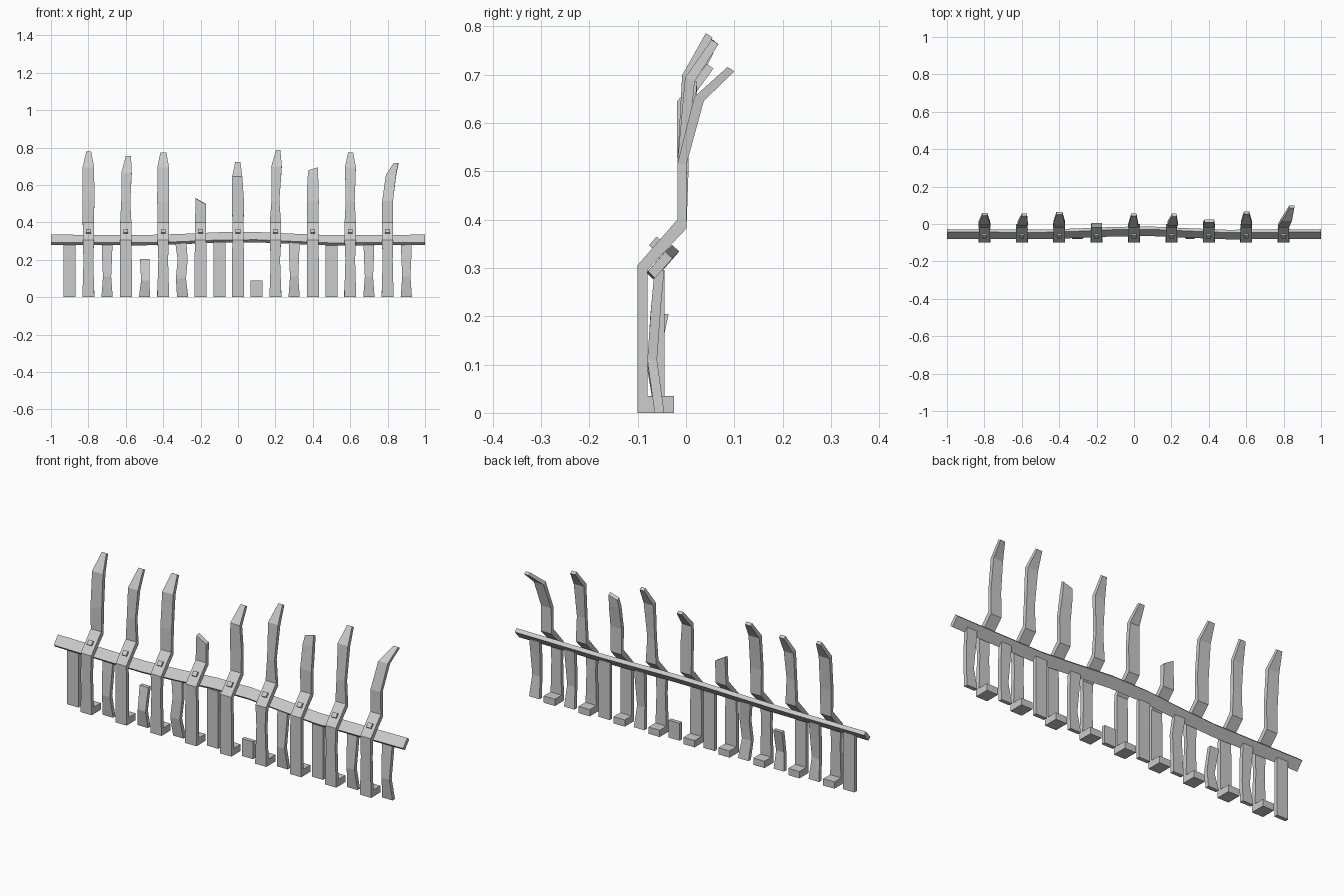
import bpy
from mathutils import Vector


def mesh_object(name, verts, faces):
    me = bpy.data.meshes.new(name)
    me.from_pydata(verts, [], faces)
    me.update()
    ob = bpy.data.objects.new(name, me)
    bpy.context.collection.objects.link(ob)
    return ob


def loft(name, rings):
    """Skin a chain of four-cornered rings and cap both ends."""
    verts = [v for r in rings for v in r]
    faces = [(3, 2, 1, 0)]
    for i in range(len(rings) - 1):
        a, b = i * 4, i * 4 + 4
        for j in range(4):
            k = (j + 1) % 4
            faces.append((a + j, a + k, b + k, b + j))
    n = len(verts) - 4
    faces.append((n, n + 1, n + 2, n + 3))
    return mesh_object(name, verts, faces)


def ring(x, hw, yf, zf, yb, zb, slant=0):
    """Plank section: front-left, front-right, back-right, back-left."""
    return [(x - hw, yf, zf), (x + hw, yf, zf - slant),
            (x + hw, yb, zb - slant), (x - hw, yb, zb)]


def box(name, x0, x1, y0, y1, z0, z1):
    return loft(name, [ring((x0 + x1) / 2, (x1 - x0) / 2, y0, z, y1, z) for z in (z0, z1)])


W = 0.032
# Tall pickets: x, lower waist half width, neck half width, then
# bend (dx, half width, y, z) and tip (dx, half width, y, z)
tall = [
    (-0.8, 0.026, W, (0, 0.031, 0.004, 0.69), (0.002, 0.013, 0.052, 0.775)),
    (-0.6, W, 0.024, (0.004, 0.028, 0.002, 0.66), (0.014, 0.014, 0.05, 0.75)),
    (-0.4, 0.026, W, (0, 0.031, 0.006, 0.69), (0.001, 0.016, 0.058, 0.77)),
    (-0.2, W, W, None, None),
    (0.0, W, W, (-0.004, 0.027, -0.009, 0.64), (-0.001, 0.014, 0.05, 0.718)),
    (0.2, 0.025, 0.021, (0.006, 0.028, 0.002, 0.695), (0.015, 0.012, 0.048, 0.782)),
    (0.4, W, W, (0, 0.029, 0.008, 0.63), (0.002, 0.025, 0.016, 0.675)),
    (0.6, 0.026, 0.024, (0.001, 0.029, 0.008, 0.69), (0.002, 0.014, 0.06, 0.768)),
    (0.8, 0.027, 0.029, (0.018, 0.027, 0.027, 0.65), (0.044, 0.013, 0.093, 0.712)),
]

for x, low, neck, bend, tip in tall:
    rings = [
        ring(x, W, -0.1, 0, -0.08, 0),
        ring(x, (low + W) / 2, -0.1, 0.1, -0.08, 0.1),
        ring(x, low, -0.1, 0.2, -0.08, 0.2),
        ring(x, 0.03, -0.1, 0.306, -0.08, 0.296),
        ring(x, 0.03, -0.018, 0.40, 0.001, 0.382),
    ]
    if bend is None:
        # snapped-off picket with a slanted break
        rings.append(ring(x + 0.002, 0.028, -0.018, 0.528, 0.005, 0.53, 0.033))
    else:
        rings.append(ring(x, neck, -0.018, 0.515, 0.001, 0.515))
        dx, hw, y, z = bend
        rings.append(ring(x + dx, hw, y - 0.01, z + 0.004, y + 0.01, z - 0.004))
        dx, hw, y, z = tip
        slant = -0.015 if x == 0.4 else 0
        rings.append(ring(x + dx, hw, y - 0.007, z + 0.004, y + 0.007, z - 0.005, slant))
    loft("tall_picket", rings)

    # Foot block behind the picket base
    box("picket_foot", x - W, x + W, -0.08, -0.025, 0, 0.035)

    # Square bolt on the sloped part of the picket
    along = Vector((0, 0.653, 0.757))
    normal = Vector((0, -0.757, 0.653))
    mid = Vector((x, -0.062, 0.350))
    rings = []
    for d in (-0.004, 0.009):
        c = mid + normal * d
        a, b = c - along * 0.012, c + along * 0.012
        rings.append(ring(x, 0.013, a.y, a.z, b.y, b.z))
    loft("bolt", rings)

# Long tilted rail behind the pickets, with a slight rise in the middle
rail = []
for x, s in [(-1, 0), (-0.5, -0.002), (-0.3, 0.004), (-0.1, 0.013),
             (0.1, 0.014), (0.3, 0.005), (0.5, -0.003), (1, 0)]:
    rail.append([(x, y + s, z + s) for y, z in
                 ((-0.079, 0.293), (-0.064, 0.279), (-0.028, 0.32), (-0.043, 0.334))])
loft("rail", rail)

# Short slats under the rail: x, style
slats = [(-0.9, "straight"), (-0.7, "waist"), (-0.5, "broken"), (-0.3, "lean"),
         (-0.1, "straight"), (0.1, "stub"), (0.3, "waist"), (0.5, "straight"),
         (0.7, "waist"), (0.9, "waist")]
# Each style is a chain of (dx, half width, y, z)
styles = {
    "straight": [(0, W, -0.055, 0), (0, W, -0.055, 0.296)],
    "waist": [(0, 0.03, -0.055, 0), (0, 0.022, -0.070, 0.11),
              (0, 0.027, -0.062, 0.22), (0, 0.029, -0.055, 0.296)],
    "lean": [(0.004, 0.03, -0.055, 0), (-0.005, 0.027, -0.070, 0.1),
             (0.004, 0.027, -0.064, 0.2), (-0.006, 0.03, -0.055, 0.296)],
    "broken": [(0, 0.03, -0.055, 0), (0.004, 0.022, -0.070, 0.09),
               (0.001, 0.025, -0.046, 0.205)],
    "stub": [(0, W, -0.055, 0), (0, W, -0.055, 0.09)],
}
for x, style in slats:
    loft("short_slat", [ring(x + dx, hw, y - 0.01, z, y + 0.01, z)
                        for dx, hw, y, z in styles[style]])
